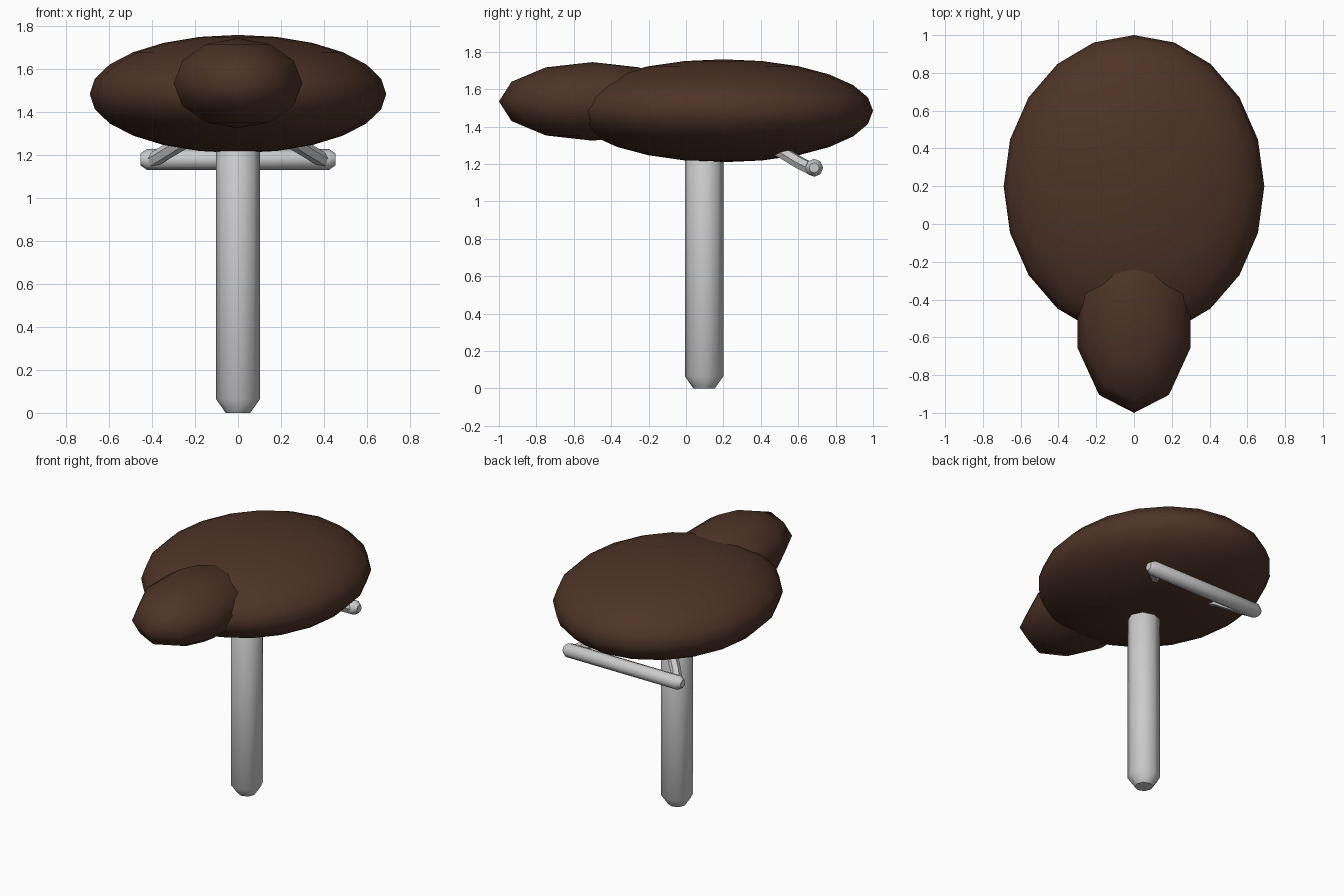
import bpy, bmesh, math
from mathutils import Vector, Matrix

if "Cube" in bpy.data.objects:
    bpy.data.objects.remove(bpy.data.objects["Cube"])

leather = bpy.data.materials.new("brown_leather")
leather.diffuse_color = (0.075, 0.033, 0.02, 1)
leather.use_nodes = True
leather.node_tree.nodes["Principled BSDF"].inputs["Base Color"].default_value = leather.diffuse_color


def make_object(name, bm, mat=None, angle=180):
    bmesh.ops.recalc_face_normals(bm, faces=bm.faces[:])
    mesh = bpy.data.meshes.new(name)
    bm.to_mesh(mesh)
    bm.free()
    ob = bpy.data.objects.new(name, mesh)
    bpy.context.collection.objects.link(ob)
    if mat:
        mesh.materials.append(mat)
    for o in bpy.context.selected_objects:
        o.select_set(False)
    ob.select_set(True)
    bpy.context.view_layer.objects.active = ob
    bpy.ops.object.shade_smooth_by_angle(angle=math.radians(angle))
    return ob


def ellipsoid(name, centre, radii, segments, rings):
    bm = bmesh.new()
    bmesh.ops.create_uvsphere(bm, u_segments=segments, v_segments=rings, radius=1,
                              matrix=Matrix.Translation(centre) @ Matrix.Diagonal((*radii, 1)))
    return make_object(name, bm, leather)


def tube(name, points, radii, sides, angle=50):
    """Sweep a round section along points, one radius per point, with closed ends."""
    bm = bmesh.new()
    pts = [Vector(p) for p in points]
    rings = []
    for i, (p, r) in enumerate(zip(pts, radii)):
        d = (pts[min(i + 1, len(pts) - 1)] - pts[max(i - 1, 0)]).normalized()
        u = d.cross(Vector((0, 1, 0))).normalized()
        v = d.cross(u)
        rings.append([bm.verts.new(p + r * (u * math.cos(a) + v * math.sin(a)))
                      for a in (2 * math.pi * k / sides for k in range(sides))])
    for a, b in zip(rings, rings[1:]):
        for k in range(sides):
            j = (k + 1) % sides
            bm.faces.new((a[k], a[j], b[j], b[k]))
    bm.faces.new(rings[0])
    bm.faces.new(rings[-1])
    return make_object(name, bm, None, angle)


# padded seat and its narrow nose
ellipsoid("seat", (0, 0.2, 1.485), (0.69, 0.8, 0.275), 20, 12)
ellipsoid("seat_nose", (0, -0.5, 1.535), (0.315, 0.5, 0.21), 10, 6)

# post with chamfered ends
tube("seat_post", [(0, 0.097, z) for z in (0, 0.065, 1.235, 1.3)],
     (0.057, 0.103, 0.103, 0.057), 8)

# rear cross bar with chamfered ends
tube("rear_bar", [(x, 0.685, 1.18) for x in (-0.455, -0.425, 0.425, 0.455)],
     (0.027, 0.048, 0.048, 0.027), 8)

# bent struts joining the bar to the underside of the seat
for side, label in ((-1, "left"), (1, "right")):
    path = [(0.4, 0.67, 1.175), (0.35, 0.61, 1.205), (0.25, 0.51, 1.265), (0.14, 0.38, 1.31)]
    tube(label + "_strut", [(side * x, y, z) for x, y, z in path], [0.035] * 4, 6, 30)
